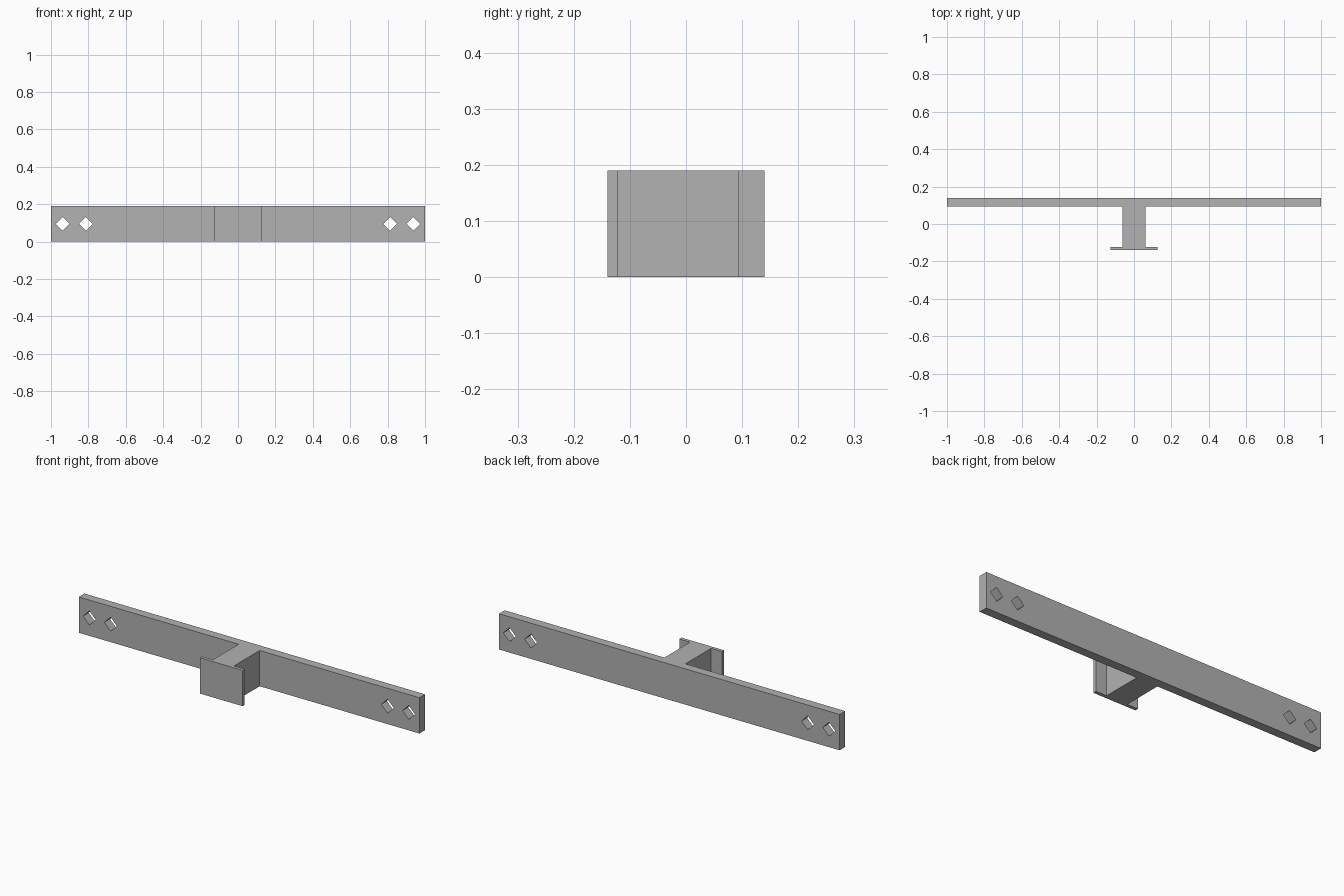
import bpy, bmesh, math

if "Cube" in bpy.data.objects:
    bpy.data.objects.remove(bpy.data.objects["Cube"])

HEIGHT = 0.19
grey = bpy.data.materials.new("plain grey")
grey.diffuse_color = (0.445, 0.445, 0.445, 1)
grey.use_nodes = True
grey.node_tree.nodes["Principled BSDF"].inputs["Base Color"].default_value = grey.diffuse_color


def make_object(name, bm):
    bmesh.ops.recalc_face_normals(bm, faces=bm.faces)
    mesh = bpy.data.meshes.new(name)
    bm.to_mesh(mesh)
    bm.free()
    mesh.materials.append(grey)
    obj = bpy.data.objects.new(name, mesh)
    bpy.context.collection.objects.link(obj)
    return obj


# Bracket: long rear bar, central stem and small front flange in one profile
half = [(0.125, -0.14), (0.125, -0.122), (0.062, -0.122),
        (0.062, 0.093), (1.0, 0.093), (1.0, 0.14)]
outline = half + [(-x, y) for x, y in reversed(half)]
bm = bmesh.new()
face = bm.faces.new([bm.verts.new((x, y, 0)) for x, y in outline])
top = bmesh.ops.extrude_face_region(bm, geom=[face])
bmesh.ops.translate(bm, vec=(0, 0, HEIGHT),
                    verts=[v for v in top["geom"] if isinstance(v, bmesh.types.BMVert)])
bracket = make_object("bracket", bm)

# Diamond bolt holes through both ends of the bar
R = 0.037
bm = bmesh.new()
for cx in (-0.938, -0.813, 0.813, 0.938):
    ring = [bm.verts.new((cx + R * math.cos(a * math.pi / 2), 0.05,
                          HEIGHT / 2 + R * math.sin(a * math.pi / 2))) for a in range(4)]
    face = bm.faces.new(ring)
    ext = bmesh.ops.extrude_face_region(bm, geom=[face])
    bmesh.ops.translate(bm, vec=(0, 0.15, 0),
                        verts=[v for v in ext["geom"] if isinstance(v, bmesh.types.BMVert)])
cutter = make_object("hole_cutter", bm)
cutter.hide_render = True

cut = bracket.modifiers.new("bolt holes", "BOOLEAN")
cut.operation = "DIFFERENCE"
cut.solver = "EXACT"
cut.object = cutter

# Apply the cut and drop the helper
bpy.context.view_layer.objects.active = bracket
bracket.select_set(True)
bpy.ops.object.modifier_apply(modifier=cut.name)
bpy.data.objects.remove(cutter)
